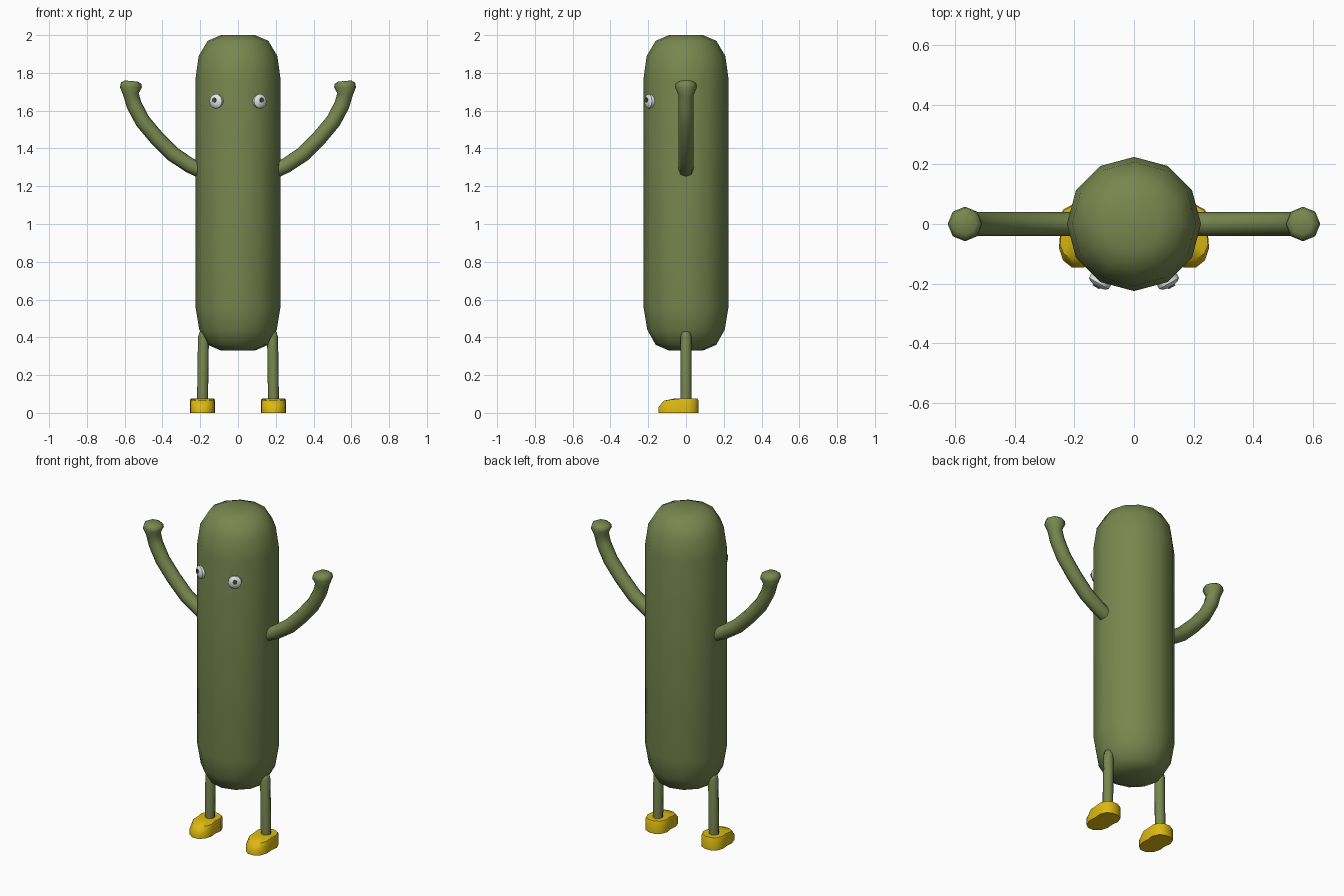
import bpy, bmesh, math
from mathutils import Vector

cube = bpy.data.objects.get("Cube")
if cube:
    bpy.data.objects.remove(cube, do_unlink=True)


def material(name, r, g, b):
    m = bpy.data.materials.new(name)
    m.use_nodes = True
    m.diffuse_color = (r, g, b, 1)
    m.node_tree.nodes["Principled BSDF"].inputs["Base Color"].default_value = (r, g, b, 1)
    return m


GREEN = material("olive green", 0.19, 0.24, 0.077)
YELLOW = material("shoe yellow", 0.72, 0.49, 0.006)
WHITE = material("eye white", 0.8, 0.8, 0.8)
DARK = material("pupil dark olive", 0.07, 0.09, 0.03)


def loft(name, rings, mat, sharp=50):
    """Join rings of points with quads, cap both ends, shade smooth."""
    bm = bmesh.new()
    loops = [[bm.verts.new(p) for p in ring] for ring in rings]
    for a, b in zip(loops, loops[1:]):
        n = len(a)
        for i in range(n):
            bm.faces.new((a[i], a[(i + 1) % n], b[(i + 1) % n], b[i]))
    bm.faces.new(loops[0])
    bm.faces.new(loops[-1])
    bmesh.ops.recalc_face_normals(bm, faces=bm.faces)
    mesh = bpy.data.meshes.new(name)
    bm.to_mesh(mesh)
    bm.free()
    mesh.materials.append(mat)
    mesh.shade_smooth()
    mesh.set_sharp_from_angle(angle=math.radians(sharp))
    obj = bpy.data.objects.new(name, mesh)
    bpy.context.scene.collection.objects.link(obj)
    return obj


def tube(name, path, radii, side, sides, mat, sharp=50):
    """Sweep a round section along a path; side is square to the path."""
    path = [Vector(p) for p in path]
    u = Vector(side)
    rings = []
    for i, (p, r) in enumerate(zip(path, radii)):
        t = (path[min(i + 1, len(path) - 1)] - path[max(i - 1, 0)]).normalized()
        v = t.cross(u)
        angles = [math.tau * k / sides for k in range(sides)]
        rings.append([p + r * (u * math.cos(a) + v * math.sin(a)) for a in angles])
    return loft(name, rings, mat, sharp)


# Body: tall capsule
heights = [0.33, 0.36, 0.44, 0.56, 1.77, 1.89, 1.97, 2.0]
tube("body", [(0, 0, z) for z in heights],
     [0.09, 0.16, 0.205, 0.225, 0.225, 0.208, 0.16, 0.09], (0, 1, 0), 12, GREEN)

# Raised arm with a flared fist, as x, z, radius
ARM = [(0.18, 1.275, 0.04), (0.255, 1.31, 0.04), (0.345, 1.37, 0.041),
       (0.43, 1.455, 0.041), (0.505, 1.545, 0.041), (0.55, 1.63, 0.041),
       (0.566, 1.685, 0.041), (0.567, 1.724, 0.058), (0.566, 1.745, 0.054),
       (0.565, 1.757, 0.035)]
# Half outline of a shoe, heel to toe, as x, y
SHOE = [(0.02, 0.065), (0.05, 0.048), (0.066, 0.01), (0.06, -0.035),
        (0.064, -0.08), (0.05, -0.122), (0.02, -0.146)]

for side, s in (("left", 1), ("right", -1)):
    tube(side + "_arm", [(s * x, 0, z) for x, z, r in ARM],
         [r for x, z, r in ARM], (0, 1, 0), 8, GREEN)

    # Leg with a rounded hip end
    tube(side + "_leg", [(s * 0.188, 0, 0.05), (s * 0.183, 0, 0.4),
                         (s * 0.181, 0, 0.425), (s * 0.18, 0, 0.436)],
         [0.029, 0.029, 0.024, 0.01], (0, 1, 0), 8, GREEN)

    # Shoe with a flat heel and a sloping toe
    outline = SHOE + [(-x, y) for x, y in reversed(SHOE)]
    rings = [[], [], [], []]
    for x, y in outline:
        toe = min(max((-y - 0.04) / 0.1, 0), 1)
        px = s * 0.188
        rings[0].append((px + x, y, 0))
        rings[1].append((px + x, y, 0.068 - 0.038 * toe))
        rings[2].append((px + x * 0.94, y * (0.94 - 0.14 * toe), 0.075 - 0.01 * toe))
        rings[3].append((px + x * 0.6, y * 0.45, 0.075))
    loft(side + "_shoe", rings, YELLOW, 40)

    # Domed eye disc and its small pupil plate
    n = Vector((s * 0.5, -0.866, 0))
    c = Vector((s * 0.108, -0.182, 1.65))
    tube(side + "_eye", [c + n * d for d in (0, 0.02, 0.028, 0.032)],
         [0.038, 0.038, 0.028, 0.013], (0, 0, 1), 12, WHITE, 40)
    p = c + Vector((s * 0.002, 0, 0.006))
    tube(side + "_pupil", [p + n * d for d in (0.028, 0.035)],
         [0.013, 0.013], (0, 0, 1), 8, DARK, 30)
